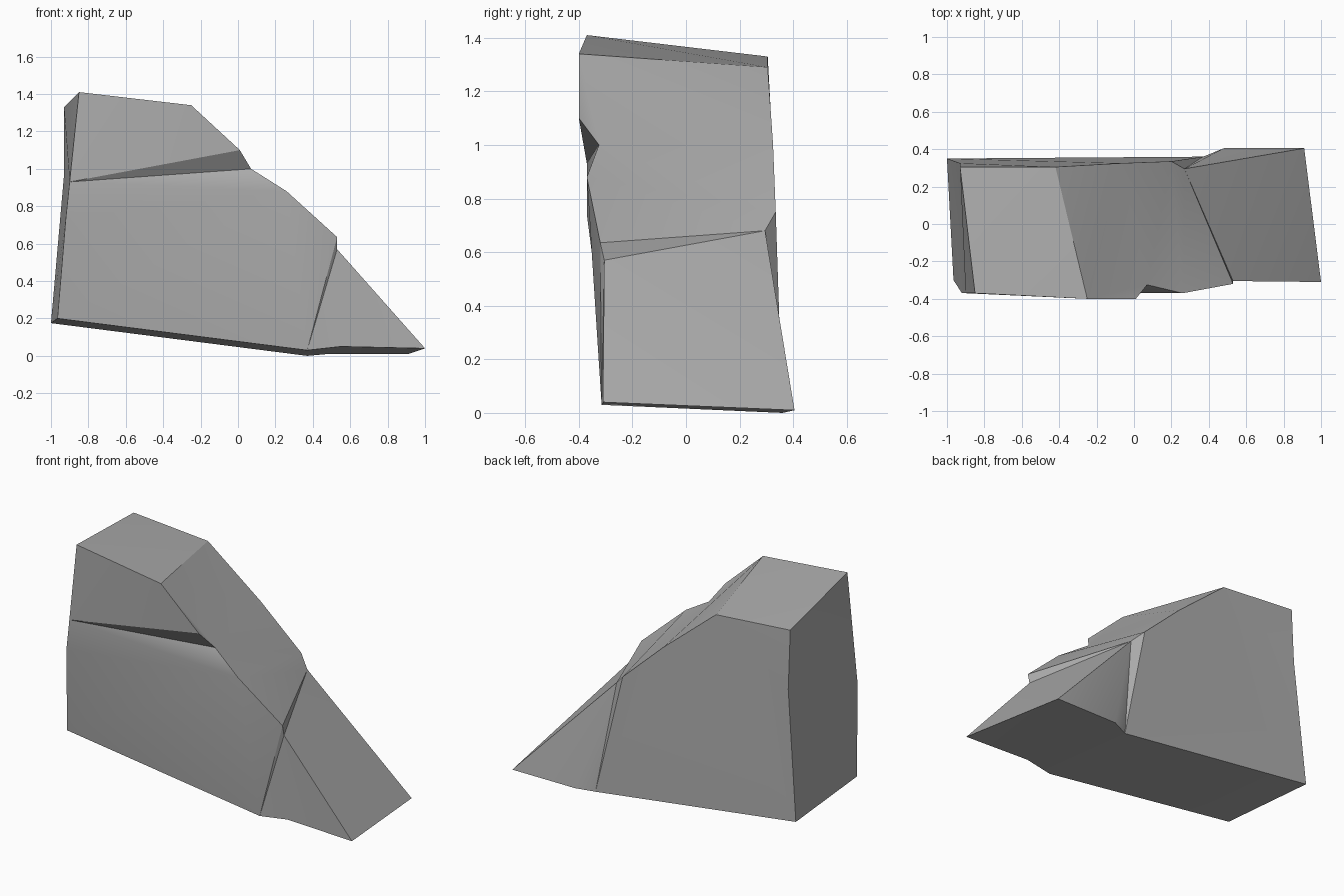
import bpy
import bmesh
import math

default = bpy.data.objects.get("Cube")
if default:
    bpy.data.objects.remove(default, do_unlink=True)

# Stone colour
stone = bpy.data.materials.new("grey_stone")
stone.use_nodes = True
colour = (0.42, 0.42, 0.42, 1)
stone.diffuse_color = colour
stone.node_tree.nodes["Principled BSDF"].inputs["Base Color"].default_value = colour

# Corners of the front side, then the back side
corners = dict(
    base=(-.965, -.30, .20),
    bulge=(-.92, -.37, .74),
    lip_left=(-.90, -.37, .93),
    peak=(-.85, -.37, 1.41),
    shoulder=(-.25, -.40, 1.34),
    lip_right=(.01, -.40, 1.10),
    crevice=(.07, -.325, 1),
    ridge=(.26, -.37, .88),
    step_top=(.53, -.32, .635),
    step_bottom=(.53, -.305, .57),
    heel=(.37, -.315, .03),
    sole=(.55, -.30, .05),
    tip=(1, -.31, .04),
    back_base=(-1, .35, .175),
    back_side=(-.93, .325, .97),
    back_peak=(-.93, .305, 1.33),
    back_shoulder=(-.42, .305, 1.29),
    back_slope=(-.07, .325, 1),
    back_ridge=(.20, .335, .75),
    back_step=(.27, .295, .68),
    back_heel=(.37, .36, 0),
    back_sole=(.48, .405, .01),
    back_tip=(.91, .405, .01),
)

# Chiselled facets, each named by its corners
facets = [
    # front with the overhanging crevice
    "lip_left lip_right shoulder peak",
    "lip_left crevice lip_right",
    "lip_left ridge crevice",
    "lip_left bulge ridge",
    "bulge base heel step_top ridge",
    "heel step_bottom step_top",
    "heel sole tip step_bottom",
    # right slope with its small step
    "shoulder lip_right crevice back_slope back_shoulder",
    "crevice ridge back_ridge back_slope",
    "ridge step_top back_step back_ridge",
    "step_top step_bottom back_step",
    "step_bottom tip back_tip back_step",
    # top
    "peak shoulder back_shoulder back_peak",
    # left end
    "lip_left peak back_peak back_side",
    "bulge lip_left back_side",
    "base bulge back_side back_base",
    # back
    "back_base back_side back_peak back_shoulder back_slope back_ridge back_heel",
    "back_heel back_ridge back_step",
    "back_heel back_step back_sole",
    "back_sole back_step back_tip",
    # underside
    "base heel back_heel back_base",
    "heel sole back_sole back_heel",
    "sole tip back_tip back_sole",
]

bm = bmesh.new()
points = {name: bm.verts.new(co) for name, co in corners.items()}
for facet in facets:
    bm.faces.new([points[name] for name in facet.split()])
bmesh.ops.triangulate(bm, faces=bm.faces[:], ngon_method="BEAUTY")
bmesh.ops.recalc_face_normals(bm, faces=bm.faces[:])

mesh = bpy.data.meshes.new("rock")
bm.to_mesh(mesh)
bm.free()
mesh.materials.append(stone)
rock = bpy.data.objects.new("rock", mesh)
bpy.context.collection.objects.link(rock)

# Soft shading across shallow bends, crisp at hard edges
bpy.ops.object.select_all(action="DESELECT")
rock.select_set(True)
bpy.context.view_layer.objects.active = rock
bpy.ops.object.shade_smooth_by_angle(angle=math.radians(30))
